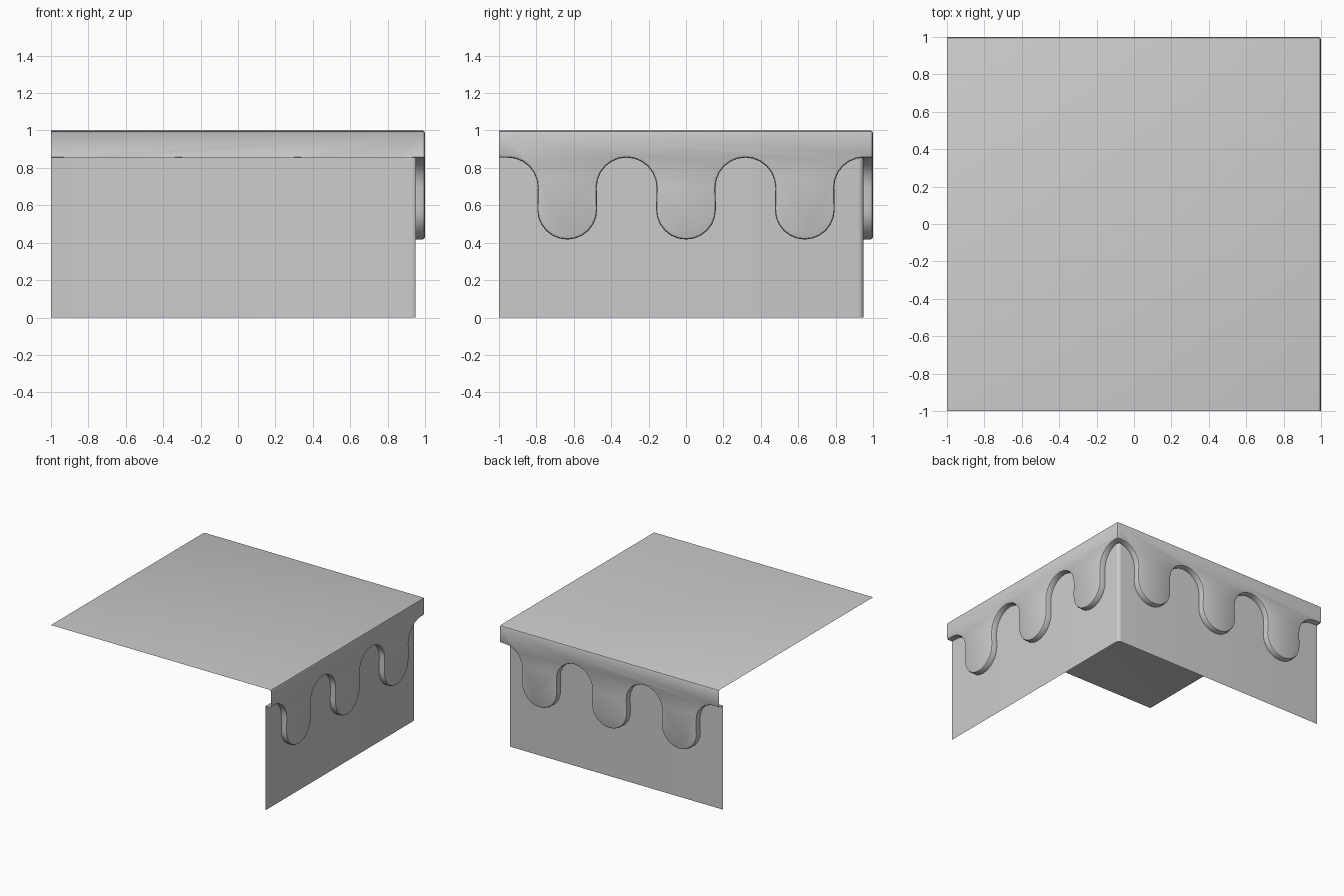
import bpy, bmesh
from math import cos, sin, pi

if "Cube" in bpy.data.objects:
    bpy.data.objects.remove(bpy.data.objects["Cube"])

R, PERIOD, BEV = 0.16, 0.635, 0.015
WALL, TOP_C, LOW_C, SEG = 0.95, 0.695, 0.577, 12
IN = 1 - BEV
K = 0.7071


def ends(d, z):
    """Last points of a row, running to the diagonal of the corner."""
    c = IN + (d - IN) * K if d > IN else d
    return [(d, min(d, IN), z), (c, c, z)]


def drip_row(d, o):
    """Wavy icing edge at depth d, pulled back into the icing by o."""
    pts = [(d, -1, TOP_C + R + o)]
    ra, rd = R + o, R - o
    for i in range(4):
        c = (i - 1.5) * PERIOD
        lo = SEG // 2 if i == 0 else 0
        hi = SEG // 2 if i == 3 else SEG
        for k in range(lo, hi + 1):                 # arch
            a = pi - pi * k / SEG
            pts.append((d, c + ra * cos(a), TOP_C + ra * sin(a)))
        if i < 3:
            for k in range(SEG + 1):                # drip
                a = pi + pi * k / SEG
                pts.append((d, c + PERIOD / 2 + rd * cos(a), LOW_C + rd * sin(a)))
    return pts + ends(d, TOP_C + R + o)


def add_face(bm, pts):
    clean = [p for i, p in enumerate(pts) if p != pts[i - 1]]
    if len(clean) > 2:
        bm.faces.new([bm.verts.new(p) for p in clean])


def both(bm, pts):
    """Add a face on the right side and its mirror on the back side."""
    add_face(bm, pts)
    add_face(bm, [(y, x, z) for x, y, z in reversed(pts)])


def strip(bm, a, b):
    for i in range(len(a) - 1):
        both(bm, [a[i], a[i + 1], b[i + 1], b[i]])


def finish(bm, name, outward):
    bmesh.ops.remove_doubles(bm, verts=bm.verts, dist=0.0002)
    bmesh.ops.recalc_face_normals(bm, faces=bm.faces)
    big = max(bm.faces, key=lambda f: f.calc_area())
    n = big.normal
    if n.x + n.y + n.z < 0:
        bmesh.ops.reverse_faces(bm, faces=bm.faces)
    me = bpy.data.meshes.new(name)
    bm.to_mesh(me)
    bm.free()
    ob = bpy.data.objects.new(name, me)
    bpy.context.collection.objects.link(ob)
    bpy.ops.object.select_all(action='DESELECT')
    ob.select_set(True)
    bpy.context.view_layer.objects.active = ob
    bpy.ops.object.shade_smooth_by_angle(angle=0.6)


# icing: drip lip, side faces, rounded rim and flat top
bm = bmesh.new()
mid = IN + BEV * K
lip = [drip_row(WALL, 0), drip_row(IN, 0), drip_row(mid, BEV * (1 - K)), drip_row(1, BEV)]
for a, b in zip(lip, lip[1:]):
    strip(bm, a, b)
rim = [[(d, -1, z)] + ends(d, z) for d, z in ((1, IN), (mid, mid), (IN, 1))]
both(bm, lip[-1][:-1] + [rim[0][1], rim[0][0]])
strip(bm, lip[-1][-2:], rim[0][-2:])
for a, b in zip(rim, rim[1:]):
    strip(bm, a, b)
add_face(bm, [(-1, -1, 1), (IN, -1, 1), (IN, IN, 1), (-1, IN, 1)])
finish(bm, "icing", True)

# lower wall with rounded corner
bm = bmesh.new()
cr = 0.03
path = [(WALL, -1)] + [(WALL - cr + cr * cos(a), WALL - cr + cr * sin(a))
                       for a in (0, pi / 8, pi / 4)]
strip(bm, [(x, y, 0) for x, y in path], [(x, y, TOP_C + R) for x, y in path])
finish(bm, "side_wall", True)
